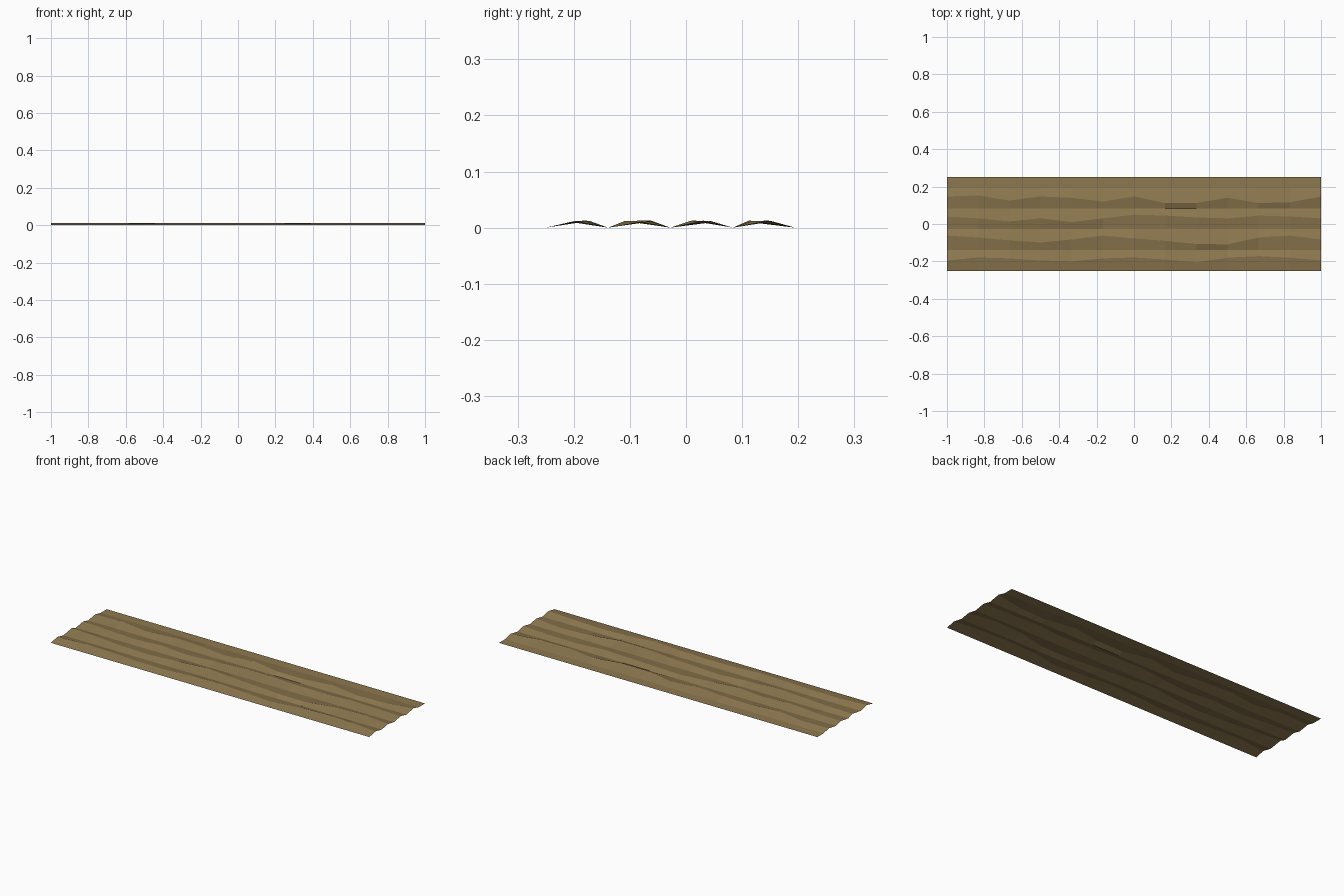
import bpy

# Wandering ridge lines: y position at 13 stations along the length
ridges = [
    [-.195, -.179, -.184, -.195, -.2, -.184, -.179, -.19, -.205, -.18, -.172, -.18, -.195],
    [-.062, -.072, -.088, -.099, -.083, -.062, -.077, -.09, -.107, -.109, -.072, -.062, -.083],
    [.04, .03, .014, .03, .01, .03, .05, .045, .035, .03, .045, .04, .03],
    [.147, .153, .125, .147, .14, .12, .147, .112, .112, .14, .112, .116, .147],
]
heights = [.011, .012, .010, .0125, .0115]
N = 12
PITCH = 0.5 / 9

# Corrugated sheet: valleys on z = 0, ridges raised, flat back strip
verts, faces = [], []
for i in range(N + 1):
    x = -1 + 2 * i / N
    for j in range(10):
        y, z = -0.25 + PITCH * j, 0
        if j % 2 and j < 9:
            y = ridges[j // 2][i]
            z = heights[(i * 2 + j) % 5]
        verts.append((x, y, z))
for i in range(N):
    for j in range(9):
        a = i * 10 + j
        faces.append((a, a + 10, a + 11, a + 1))

mesh = bpy.data.meshes.new("ridged_plank")
mesh.from_pydata(verts, [], faces)
plank = bpy.data.objects.new("ridged_plank", mesh)
bpy.context.collection.objects.link(plank)

# Brown wood
mat = bpy.data.materials.new("brown")
mat.diffuse_color = (0.27, 0.19, 0.08, 1)
mesh.materials.append(mat)
